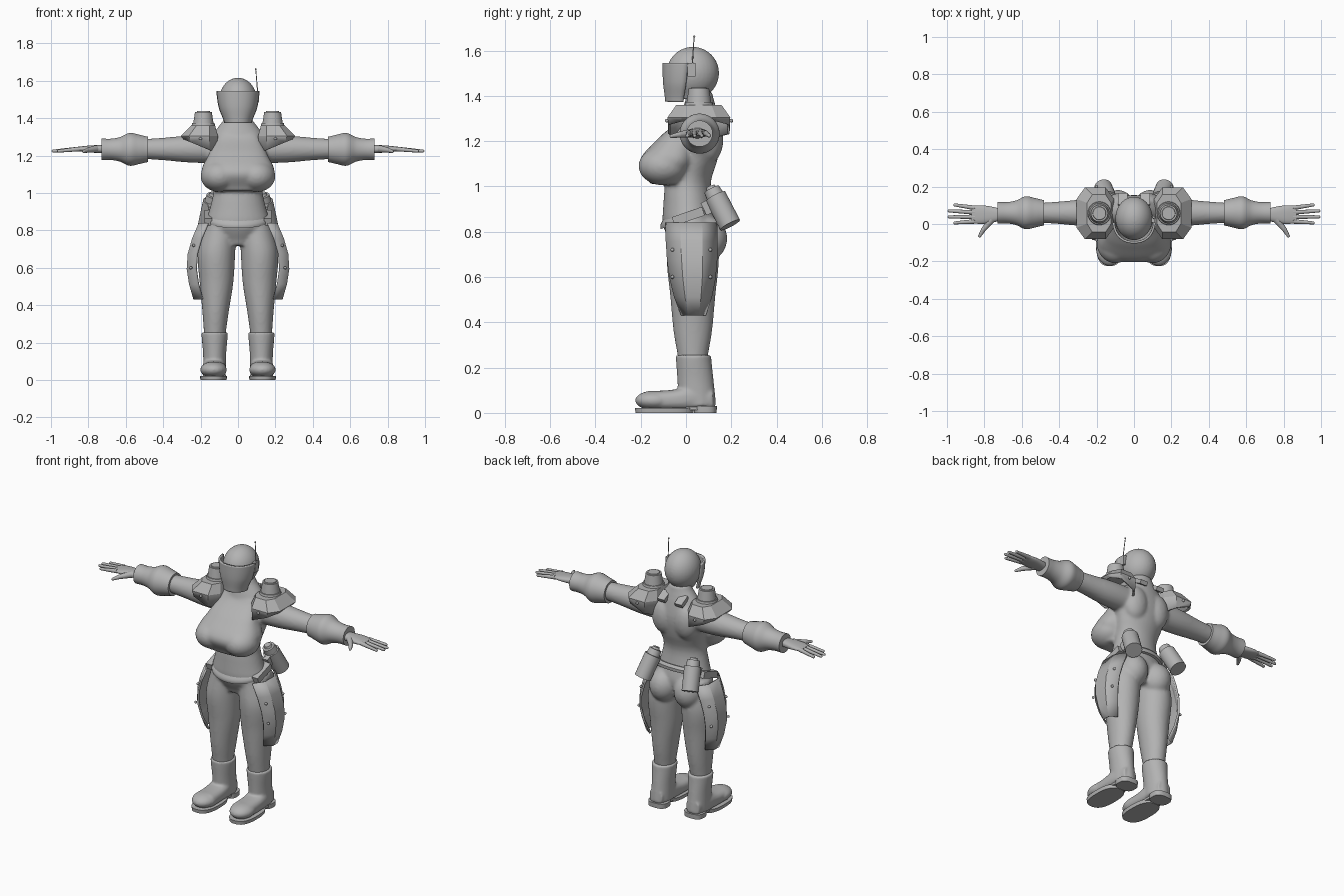
import bpy, bmesh, math
from mathutils import Vector, Matrix

cube = bpy.data.objects.get("Cube")
if cube:
    bpy.data.objects.remove(cube, do_unlink=True)

shade = 0.45
colour = (shade, shade, shade, 1)
grey = bpy.data.materials.new("plain_grey")
grey.use_nodes = True
grey.diffuse_color = colour
grey.node_tree.nodes["Principled BSDF"].inputs["Base Color"].default_value = colour


def sample(values, t):
    """Catmull-Rom value at t in 0..1 of evenly spaced values (or a constant)."""
    if not isinstance(values, (list, tuple)):
        return values
    last = len(values) - 1
    i = min(int(t * last), last - 1)
    f = t * last - i
    a, b, c, d = (values[max(0, min(last, i + k))] for k in (-1, 0, 1, 2))
    return b + f * (c - a) / 2 + f * f * (a - 2.5 * b + 2 * c - d / 2) + f ** 3 * (d - a + 3 * (b - c)) / 2


def loft(bm, axis, start, end, width, depth=None, u=0, v=0, power=2, n=32,
         steps=24, base=True, top=True, side=1):
    """Skin superellipse rings whose evenly spaced radii and centres are given."""
    depth = depth or width
    rings = []
    for i in range(steps + 1):
        t = i / steps
        along = start + (end - start) * t
        ring = []
        for k in range(n):
            angle = math.tau * (k + .5) / n
            c, s = math.cos(angle), math.sin(angle)
            p = sample(u, t) + sample(width, t) * math.copysign(abs(c) ** (2 / power), c)
            q = sample(v, t) + sample(depth, t) * math.copysign(abs(s) ** (2 / power), s)
            x, y, z = {"x": (along, p, q), "y": (p, along, q), "z": (p, q, along)}[axis]
            ring.append(bm.verts.new((side * x, y, z)))
        rings.append(ring)
    for lo, hi in zip(rings, rings[1:]):
        for k in range(n):
            bm.faces.new((lo[k], lo[k - 1], hi[k - 1], hi[k]))
    if base:
        bm.faces.new(rings[0])
    if top:
        bm.faces.new(rings[-1])


def ball(bm, centre, radii):
    m = Matrix.Translation(centre) @ Matrix.Diagonal((*radii, 1))
    bmesh.ops.create_uvsphere(bm, u_segments=32, v_segments=20, radius=1, matrix=m)


def dot(bm, centre, radius):
    ball(bm, centre, (radius, radius, radius))


def rod(bm, a, b, r1, r2, n=24):
    a, b = Vector(a), Vector(b)
    turn = (b - a).to_track_quat("Z", "Y").to_matrix().to_4x4()
    bmesh.ops.create_cone(bm, cap_ends=True, segments=n, radius1=r1, radius2=r2,
                          depth=(b - a).length, matrix=Matrix.Translation((a + b) / 2) @ turn)


def box(bm, centre, size, tilt=0):
    m = Matrix.Translation(centre) @ Matrix.Rotation(tilt, 4, "X") @ Matrix.Diagonal((*size, 1))
    bmesh.ops.create_cube(bm, size=1, matrix=m)


def finish(bm, name, mirror=False, voxel=0, solid=0, angle=35):
    bmesh.ops.recalc_face_normals(bm, faces=bm.faces)
    mesh = bpy.data.meshes.new(name)
    bm.to_mesh(mesh)
    bm.free()
    mesh.materials.append(grey)
    mesh.shade_smooth()
    mesh.set_sharp_from_angle(angle=math.radians(angle))
    part = bpy.data.objects.new(name, mesh)
    bpy.context.collection.objects.link(part)
    if solid:
        part.modifiers.new("thickness", "SOLIDIFY").thickness = solid
    if voxel:
        blend = part.modifiers.new("blend", "REMESH")
        blend.mode, blend.voxel_size, blend.use_smooth_shade = "VOXEL", voxel, True
        relax = part.modifiers.new("relax", "SMOOTH")
        relax.factor, relax.iterations = .5, 6
    if mirror:
        part.modifiers.new("mirror", "MIRROR")


# Body suit: torso, bust, legs and arms fused into one smooth skin
bm = bmesh.new()
loft(bm, "z", .72, 1.42, width=[.1, .17, .15, .13, .15, .175, .13, .06],
     depth=[.08, .12, .11, .1, .1, .1, .08, .055], v=[.03, .02, .01, .01, .04, .055, .06, .06])
loft(bm, "z", 1.01, 1.31, width=[.14, .195, .155, .11], depth=[.08, .125, .085, .04],
     v=[-.08, -.08, -.04, .02], power=2.6)
for s in (1, -1):
    loft(bm, "z", .2, .84, width=[.055, .07, .09, .1, .085], depth=[.06, .085, .1, .115, .1],
         u=[.125, .12, .115, .115, .095], v=.03, side=s)
    loft(bm, "x", .1, .7, width=[.075, .073, .06, .05, .04], u=.06, v=1.235, side=s)
    ball(bm, (s * .1, -.1, 1.09), (.1, .11, .085))
    ball(bm, (s * .085, .09, .77), (.086, .092, .1))
    ball(bm, (s * .075, .1, 1.21), (.08, .065, .11))
finish(bm, "body_suit", voxel=.009)

# Helmet: domed crown fused with a tapering jaw
bm = bmesh.new()
ball(bm, (0, .03, 1.5), (.1, .116, .116))
loft(bm, "z", 1.385, 1.5, width=[.055, .086, .1], depth=[.07, .105, .116], v=[.01, .025, .03])
finish(bm, "helmet", voxel=.006)

# Visor: front half of a slightly larger shell
bm = bmesh.new()
loft(bm, "z", 1.375, 1.545, width=[.062, .092, .104], depth=[.08, .106, .117],
     v=[0, .016, .025], power=2.3, base=False, top=False)
rear = [f for f in bm.faces if f.calc_center_median().y > 0]
bmesh.ops.delete(bm, geom=rear, context="FACES")
finish(bm, "visor", solid=.012)

bm = bmesh.new()
loft(bm, "z", 1.335, 1.385, width=[.085, .073, .068], depth=[.075, .066, .062], v=.06)
finish(bm, "collar")

# Radio box and antenna on the left of the helmet
bm = bmesh.new()
tip = (.095, .036, 1.662)
box(bm, (.103, .025, 1.515), (.02, .036, .06))
rod(bm, (.108, .025, 1.5), tip, .003, .002)
dot(bm, tip, .005)
finish(bm, "radio_antenna")

# Shoulder guards: eight-sided shells whose lower edge rises outwards
bm = bmesh.new()
loft(bm, "z", 1.25, 1.36, width=[.095, .105, .068], depth=[.143, .146, .105],
     u=[.203, .207, .187], v=.057, power=3, n=8, steps=2, base=False)
for v in bm.verts:
    if v.co.z < 1.26:
        v.co.z += .4 * (v.co.x - .2)
finish(bm, "shoulder_guard", mirror=True, solid=.012, angle=15)

# Stepped drums on top of the guards
bm = bmesh.new()
level = 1.35
for height, wide, narrow in ((.023, .065, .06), (.059, .054, .045), (.005, .036, .034)):
    rod(bm, (.185, .057, level), (.185, .057, level + height), wide, narrow, 32)
    level += height
finish(bm, "shoulder_drum", mirror=True)

bm = bmesh.new()
for y in (-.085, .2):
    dot(bm, (.2, y, 1.29), .008)
finish(bm, "shoulder_bolt", mirror=True)

bm = bmesh.new()
box(bm, (.06, .13, 1.345), (.05, .07, .025), tilt=-.5)
finish(bm, "back_clip", mirror=True)

# Forearm cuffs
bm = bmesh.new()
loft(bm, "x", .48, .73, width=[.068, .079, .088, .066, .057, .058], u=.06, v=1.233, n=40)
finish(bm, "forearm_cuff", mirror=True)

# Hands with fingers spread by rule
bm = bmesh.new()
loft(bm, "x", .7, .87, width=[.03, .042, .05, .046], depth=[.024, .021, .017, .01],
     u=.05, v=1.235, power=2.4)
for k in range(4):
    tip = (.992 - .015 * (k - 1.5) ** 2, .006 + .032 * k, 1.224)
    rod(bm, (.85, .014 + .024 * k, 1.235), tip, .0125, .008)
    dot(bm, tip, .008)
knuckle, tip = (.805, -.03, 1.228), (.825, -.064, 1.222)
rod(bm, (.76, .025, 1.235), knuckle, .02, .013)
rod(bm, knuckle, tip, .013, .008)
dot(bm, knuckle, .013)
dot(bm, tip, .008)
finish(bm, "hand", mirror=True)

# Boots: shaft, foot and toecap fused
bm = bmesh.new()
loft(bm, "z", .03, .255, width=[.06, .062, .071], depth=[.083, .08, .078],
     u=.125, v=[.05, .042, .033])
loft(bm, "y", -.15, .12, width=[.066, .064, .06, .045], depth=[.042, .045, .055, .045],
     u=.128, v=[.055, .057, .066, .06], power=2.6)
ball(bm, (.131, -.14, .055), (.071, .085, .043))
finish(bm, "boot", mirror=True, voxel=.007)

# Sole and heel with a raised arch between them
bm = bmesh.new()
loft(bm, "z", 0, .022, width=[.07, .073], depth=[.128, .131], u=.131, v=-.095, power=2.6, steps=1)
loft(bm, "z", 0, .03, width=[.06, .062], depth=[.05, .052], u=.125, v=.085, power=2.8, steps=1)
box(bm, (.127, .03, .02), (.1, .06, .014))
finish(bm, "boot_sole", mirror=True)

# Thigh guards: bowed three-panel plates, tapering downwards
bm = bmesh.new()
rows = []
for i in range(6):
    t = i / 5
    x = .21 + .028 * t + .05 * math.sin(math.pi * t)
    half = .115 - .06 * t ** 3
    rows.append([bm.verts.new((x - .045 * (abs(f) == 1), .023 + .01 * t + f * half, .84 - .41 * t))
                 for f in (-1, -.42, .42, 1)])
for hi, lo in zip(rows, rows[1:]):
    for k in range(3):
        bm.faces.new((hi[k], lo[k], lo[k + 1], hi[k + 1]))
finish(bm, "thigh_guard", mirror=True, solid=.012, angle=20)

bm = bmesh.new()
for x, z in ((.237, .72), (.252, .6)):
    for y in (-.06, .108):
        dot(bm, (x, y, z), .008)
finish(bm, "thigh_guard_bolt", mirror=True)

# Belt sloping down to the front, with hip plates
bm = bmesh.new()
loft(bm, "z", .855, .893, width=[.172, .174, .158], depth=[.126, .128, .116], v=.014, n=48, steps=4)
for v in bm.verts:
    v.co.z += .33 * (v.co.y - .02)
finish(bm, "belt")

bm = bmesh.new()
box(bm, (.16, .01, .868), (.04, .14, .04), tilt=.33)
finish(bm, "hip_plate", mirror=True)

# Canisters hanging behind the hips: body, neck, cap and bracket
bm = bmesh.new()
shoulder, neck = (.138, .13, .955), (.132, .113, .987)
rod(bm, shoulder, (.165, .195, .83), .049, .049)
rod(bm, neck, shoulder, .036, .04)
rod(bm, (.13, .108, 1), neck, .02, .024)
box(bm, (.145, .1, .91), (.03, .05, .06), tilt=.45)
finish(bm, "belt_canister", mirror=True)
